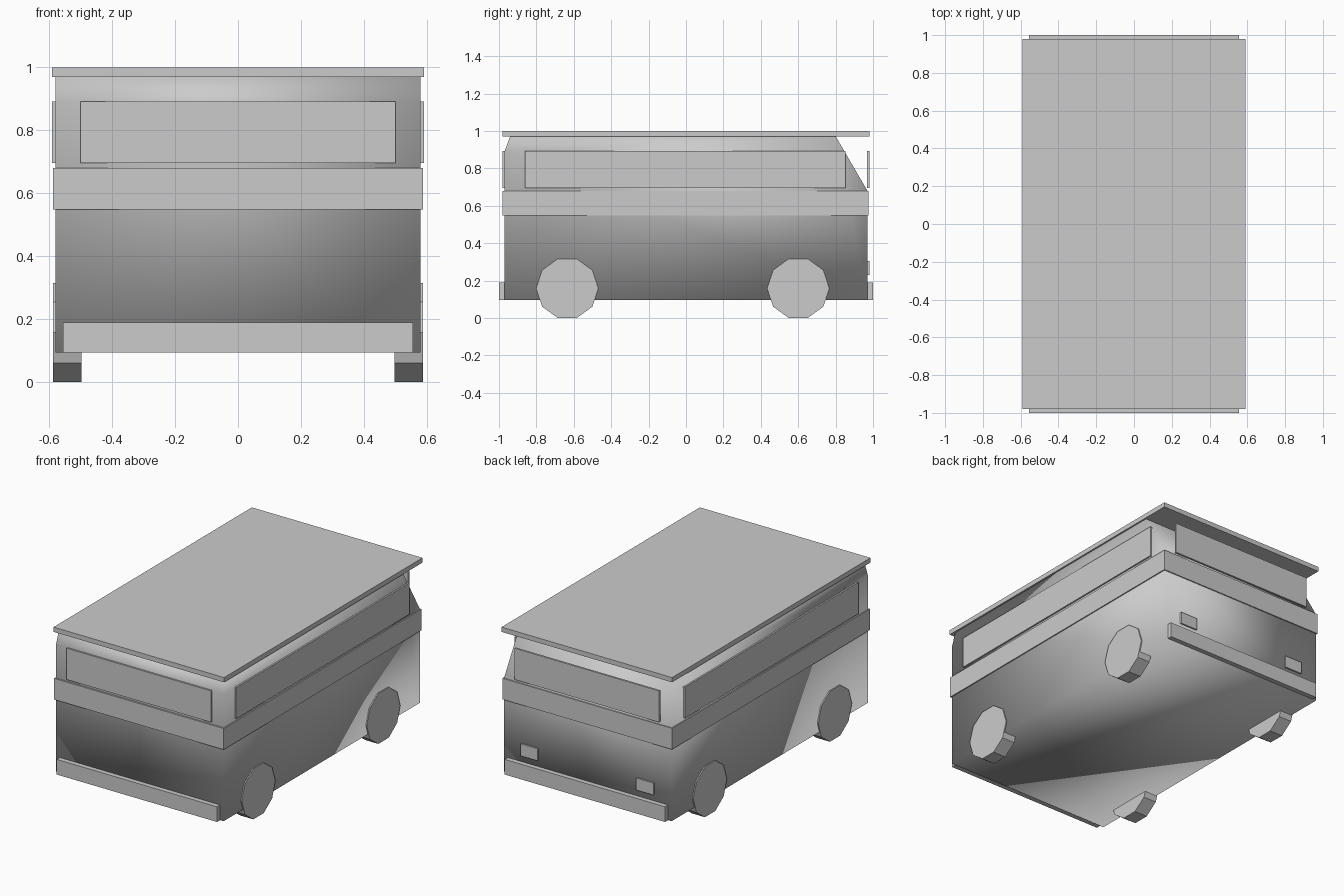
import bpy, bmesh, math
from mathutils import Matrix

if "Cube" in bpy.data.objects:
    bpy.data.objects.remove(bpy.data.objects["Cube"])


def finish(name, bm, smooth=False):
    bmesh.ops.recalc_face_normals(bm, faces=bm.faces)
    me = bpy.data.meshes.new(name)
    bm.to_mesh(me)
    bm.free()
    for p in me.polygons:
        p.use_smooth = smooth
    ob = bpy.data.objects.new(name, me)
    bpy.context.collection.objects.link(ob)
    return ob


def box(name, x, y, z):
    """Box from (min, max) ranges on each axis."""
    bm = bmesh.new()
    bmesh.ops.create_cube(bm, size=1)
    for v in bm.verts:
        for i, (lo, hi) in enumerate((x, y, z)):
            v.co[i] = lo if v.co[i] < 0 else hi
    return finish(name, bm)


def extrude_profile(name, pts, half_width, smooth):
    """Side profile (y, z) extruded across x."""
    bm = bmesh.new()
    face = bm.faces.new([bm.verts.new((-half_width, y, z)) for y, z in pts])
    ext = bmesh.ops.extrude_face_region(bm, geom=[face])
    for g in ext["geom"]:
        if isinstance(g, bmesh.types.BMVert):
            g.co.x = half_width
    return finish(name, bm, smooth)


# Body shell: raked at +y, slightly chamfered at -y
extrude_profile("body", [(-0.97, 0.095), (0.97, 0.095), (0.97, 0.68), (0.80, 0.972),
                         (-0.94, 0.972), (-0.97, 0.89)], 0.58, True)

# Belt band and overhanging roof
box("belt_band", (-0.587, 0.587), (-0.98, 0.977), (0.548, 0.68))
box("roof", (-0.59, 0.59), (-0.98, 0.98), (0.97, 1.0))

# End parts: window panel and bumper at each end
for s, end in ((-1, "front"), (1, "back")):
    box(end + "_window", (-0.5, 0.5), sorted((s * 0.968, s * 0.98)), (0.696, 0.892))
    box(end + "_bumper", (-0.555, 0.555), sorted((s * 0.968, s * 1.0)), (0.095, 0.19))

# Mirrored side parts
for s, side in ((-1, "left"), (1, "right")):
    box(side + "_window", sorted((s * 0.578, s * 0.59)), (-0.86, 0.853), (0.696, 0.892))
    box(side + "_lamp", sorted((s * 0.34, s * 0.46)), (0.965, 0.98), (0.23, 0.305))
    # Ten-sided wheels
    for y, end in ((-0.635, "front"), (0.60, "back")):
        bm = bmesh.new()
        bmesh.ops.create_cone(bm, cap_ends=True, segments=10, radius1=0.166,
                              radius2=0.166, depth=0.09)
        # corners end up pointing along +y / -y so the flats sit on the ground
        rot = Matrix.Rotation(math.pi / 2, 4, 'Y') @ Matrix.Rotation(math.pi / 2, 4, 'Z')
        bm.transform(Matrix.Translation((s * 0.542, y, 0.158)) @ rot)
        if min(v.co.z for v in bm.verts) < -0.004:
            spin = Matrix.Rotation(math.pi / 10, 4, 'X')
            c = Matrix.Translation((s * 0.542, y, 0.158))
            bm.transform(c @ spin @ c.inverted())
        finish(side + "_" + end + "_wheel", bm)
